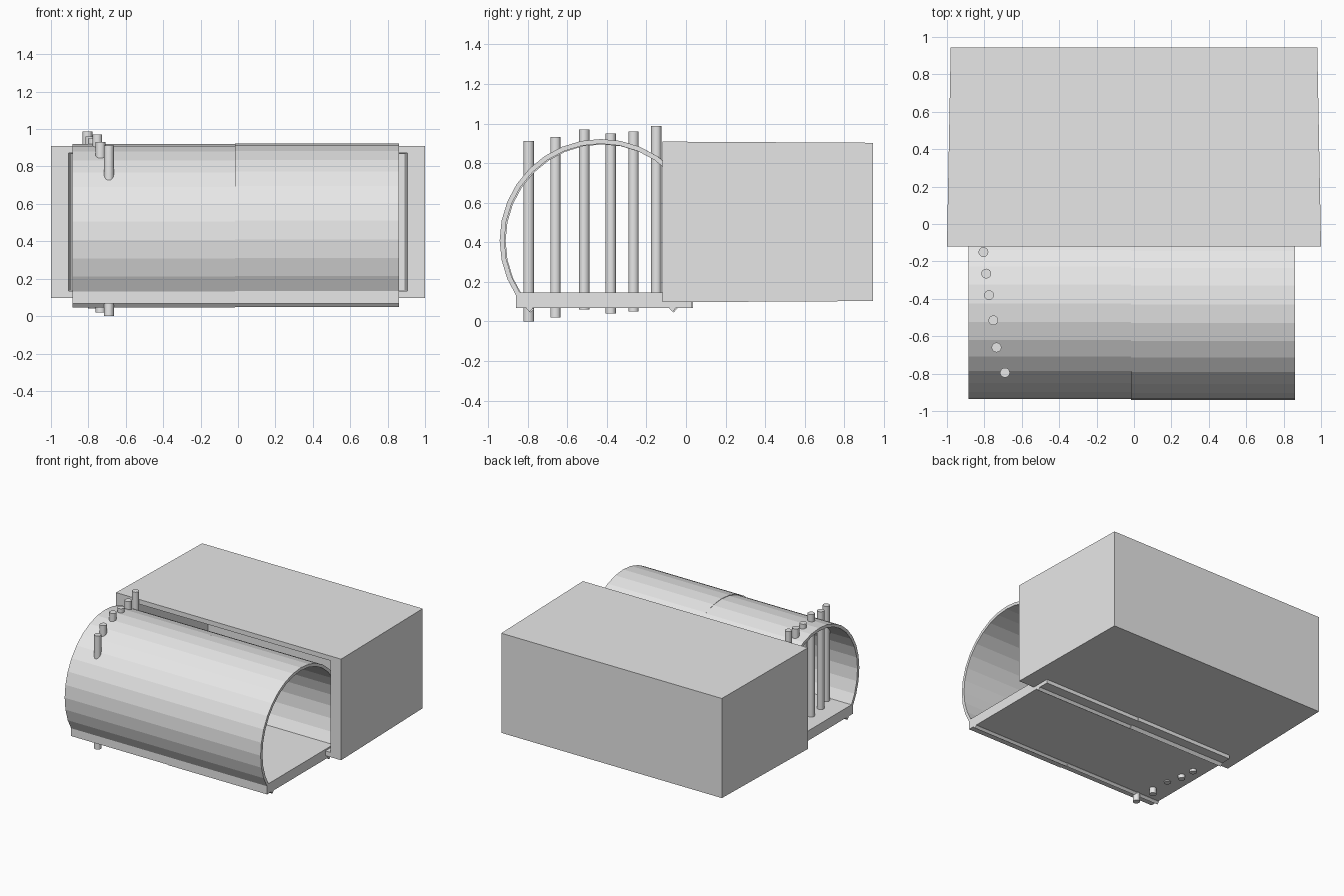
import bpy
import bmesh
from math import cos, sin, radians

cube = bpy.data.objects.get("Cube")
if cube:
    bpy.data.objects.remove(cube)

grey = bpy.data.materials.new("plain grey")
grey.use_nodes = True
grey.diffuse_color = (0.8, 0.8, 0.8, 1)
grey.node_tree.nodes["Principled BSDF"].inputs["Base Color"].default_value = (0.8, 0.8, 0.8, 1)


def add_object(name, bm):
    bmesh.ops.recalc_face_normals(bm, faces=bm.faces)
    mesh = bpy.data.meshes.new(name)
    bm.to_mesh(mesh)
    bm.free()
    mesh.materials.append(grey)
    obj = bpy.data.objects.new(name, mesh)
    bpy.context.collection.objects.link(obj)
    return obj


def extrude_x(name, profile, x0, x1):
    """Closed (y, z) profile swept along x."""
    bm = bmesh.new()
    a, b = [[bm.verts.new((x, y, z)) for y, z in profile] for x in (x0, x1)]
    n = len(profile)
    for i in range(n):
        j = (i + 1) % n
        bm.faces.new((a[i], a[j], b[j], b[i]))
    bm.faces.new(a)
    bm.faces.new(b[::-1])
    return add_object(name, bm)


# Curved shell and floor slab, each in two slightly offset halves
def arc(radius, cy, cz):
    steps = [radians(-45 + 11.25 * i) for i in range(25)]
    return [(cy + radius * cos(t), cz + radius * sin(t)) for t in steps]


for side, x0, x1, dy in (("right", -0.885, -0.015, 0.006), ("left", -0.015, 0.86, 0.0)):
    cy, cz = -0.43 + dy, 0.41 - dy / 2
    extrude_x(f"{side}_shell", arc(0.512, cy, cz) + arc(0.488, cy, cz)[::-1], x0, x1)
    y0, y1, z0, z1 = -0.86 + dy, 0.03 + dy, 0.068, 0.147
    extrude_x(f"{side}_floor", [(y0, z0), (y1, z0), (y1, z1), (y0, z1)], x0, x1)

# Open-fronted housing, narrowing slightly to the back
bm = bmesh.new()


def ring(y, half_width, half_height):
    return [bm.verts.new((sx * half_width, y, 0.503 + sz * half_height))
            for sx, sz in ((-1, -1), (1, -1), (1, 1), (-1, 1))]


rings = [ring(0.945, 0.98, 0.4), ring(-0.12, 1.0, 0.406),
         ring(-0.12, 0.905, 0.368), ring(0.89, 0.89, 0.363)]
for p, q in zip(rings, rings[1:]):
    for i in range(4):
        j = (i + 1) % 4
        bm.faces.new((p[i], p[j], q[j], q[i]))
bm.faces.new(rings[0])
bm.faces.new(rings[-1])
add_object("housing", bm)

# Row of upright bars: x, y, bottom, top
bars = [(-0.805, -0.15, 0.075, 0.987), (-0.79, -0.265, 0.05, 0.96),
        (-0.775, -0.38, 0.04, 0.95), (-0.752, -0.515, 0.06, 0.97),
        (-0.735, -0.66, 0.02, 0.932), (-0.69, -0.795, 0.0, 0.912)]
for i, (x, y, z0, z1) in enumerate(bars, 1):
    bm = bmesh.new()
    bmesh.ops.create_cone(bm, cap_ends=True, segments=32, radius1=0.026,
                          radius2=0.026, depth=z1 - z0)
    bmesh.ops.translate(bm, verts=bm.verts, vec=(x, y, (z0 + z1) / 2))
    add_object(f"bar_{i}", bm)
